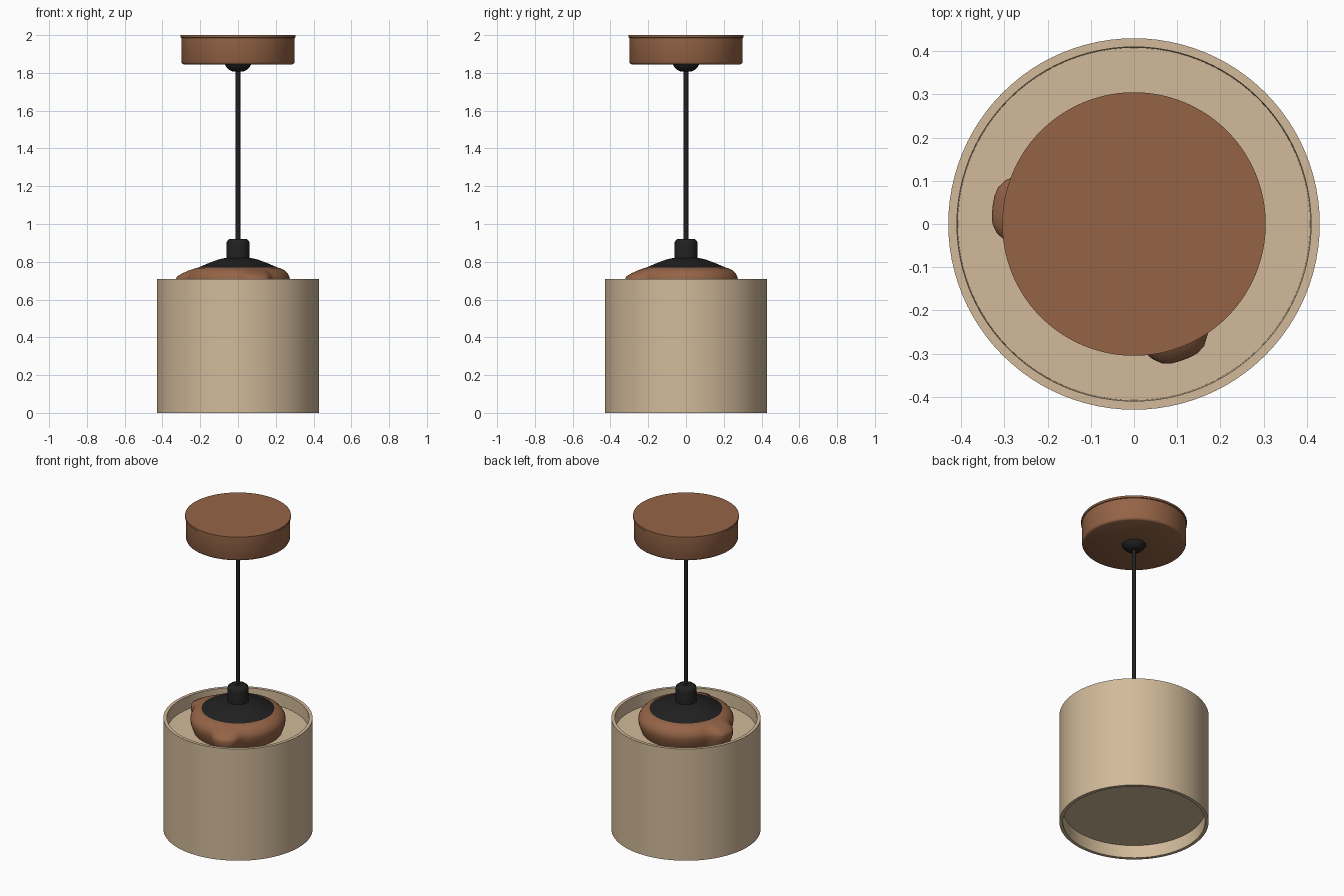
import bpy, bmesh, math

if "Cube" in bpy.data.objects:
    bpy.data.objects.remove(bpy.data.objects["Cube"])

def material(name, rgb):
    m = bpy.data.materials.new(name)
    m.diffuse_color = (*rgb, 1.0)
    m.use_nodes = True
    m.node_tree.nodes["Principled BSDF"].inputs["Base Color"].default_value = m.diffuse_color
    return m

linen = material("linen beige", (0.64, 0.49, 0.32))
copper = material("warm brown", (0.30, 0.127, 0.062))
black = material("soft black", (0.015, 0.015, 0.016))

def lathe(name, profile, mat, n=96, bulge=None, angle=35):
    """Spin (radius, z) points about z; bulge(angle, radius, z) adds to the radius."""
    bm = bmesh.new()
    rows = []
    for r, z in profile:
        if r == 0:
            rows.append([bm.verts.new((0, 0, z))])
            continue
        row = []
        for i in range(n):
            a = 2 * math.pi * i / n
            rr = r + (bulge(a, r, z) if bulge else 0)
            row.append(bm.verts.new((rr * math.cos(a), rr * math.sin(a), z)))
        rows.append(row)
    for lo, hi in zip(rows, rows[1:]):
        for i in range(n):
            j = (i + 1) % n
            if len(lo) == 1:
                bm.faces.new((lo[0], hi[j], hi[i]))
            elif len(hi) == 1:
                bm.faces.new((lo[i], lo[j], hi[0]))
            else:
                bm.faces.new((lo[i], lo[j], hi[j], hi[i]))
    bmesh.ops.recalc_face_normals(bm, faces=bm.faces)
    me = bpy.data.meshes.new(name)
    bm.to_mesh(me)
    bm.free()
    ob = bpy.data.objects.new(name, me)
    bpy.context.collection.objects.link(ob)
    me.materials.append(mat)
    bpy.ops.object.select_all(action='DESELECT')
    ob.select_set(True)
    bpy.context.view_layer.objects.active = ob
    bpy.ops.object.shade_smooth_by_angle(angle=math.radians(angle))
    return ob

# Drum shade with recessed diffuser discs at top and bottom
lathe("drum_shade", [(0, 0.08), (0.408, 0.08), (0.41, 0.0), (0.43, 0.0),
                     (0.43, 0.71), (0.41, 0.71), (0.408, 0.63), (0, 0.63)], linen)

# Brown holder with two lobes bulging out of its lower edge
LOBES = [(math.radians(173), 0.055), (math.radians(-70), 0.06)]

def lobes(a, r, z):
    total = 0
    for centre, size in LOBES:
        d = math.atan2(math.sin(a - centre), math.cos(a - centre))
        total += size * math.exp(-(d / 0.27) ** 4)
    return total * min(1, max(0, (0.765 - z) / 0.045))

lathe("holder_dome", [(0, 0.62), (0.25, 0.62), (0.262, 0.65), (0.272, 0.68),
                      (0.275, 0.705), (0.272, 0.722), (0.262, 0.74),
                      (0.245, 0.756), (0.225, 0.766), (0.205, 0.771), (0, 0.773)],
      copper, bulge=lobes, angle=60)

# Black cap over the holder
lathe("holder_cap", [(0, 0.755), (0.212, 0.755), (0.214, 0.768), (0.19, 0.778),
                     (0.15, 0.795), (0.11, 0.81), (0.08, 0.818), (0.05, 0.822),
                     (0, 0.822)], black)

# Cord grip, cord and ceiling cup
lathe("cord_grip", [(0, 0.80), (0.062, 0.80), (0.062, 0.895), (0.058, 0.91),
                    (0.046, 0.92), (0, 0.921)], black, n=48, angle=50)
lathe("cord", [(0, 0.9), (0.0125, 0.9), (0.0125, 1.84), (0, 1.84)], black, n=24)
lathe("ceiling_cup", [(0, 1.808), (0.03, 1.808), (0.046, 1.815), (0.06, 1.828),
                      (0.07, 1.845), (0.072, 1.86), (0, 1.86)], black, n=48, angle=50)

# Ceiling canopy with a thin lip at the top
lathe("ceiling_canopy", [(0, 1.845), (0.288, 1.845), (0.296, 1.849), (0.30, 1.858),
                         (0.30, 1.985), (0.305, 1.987), (0.305, 2.0), (0, 2.0)],
      copper, angle=40)
